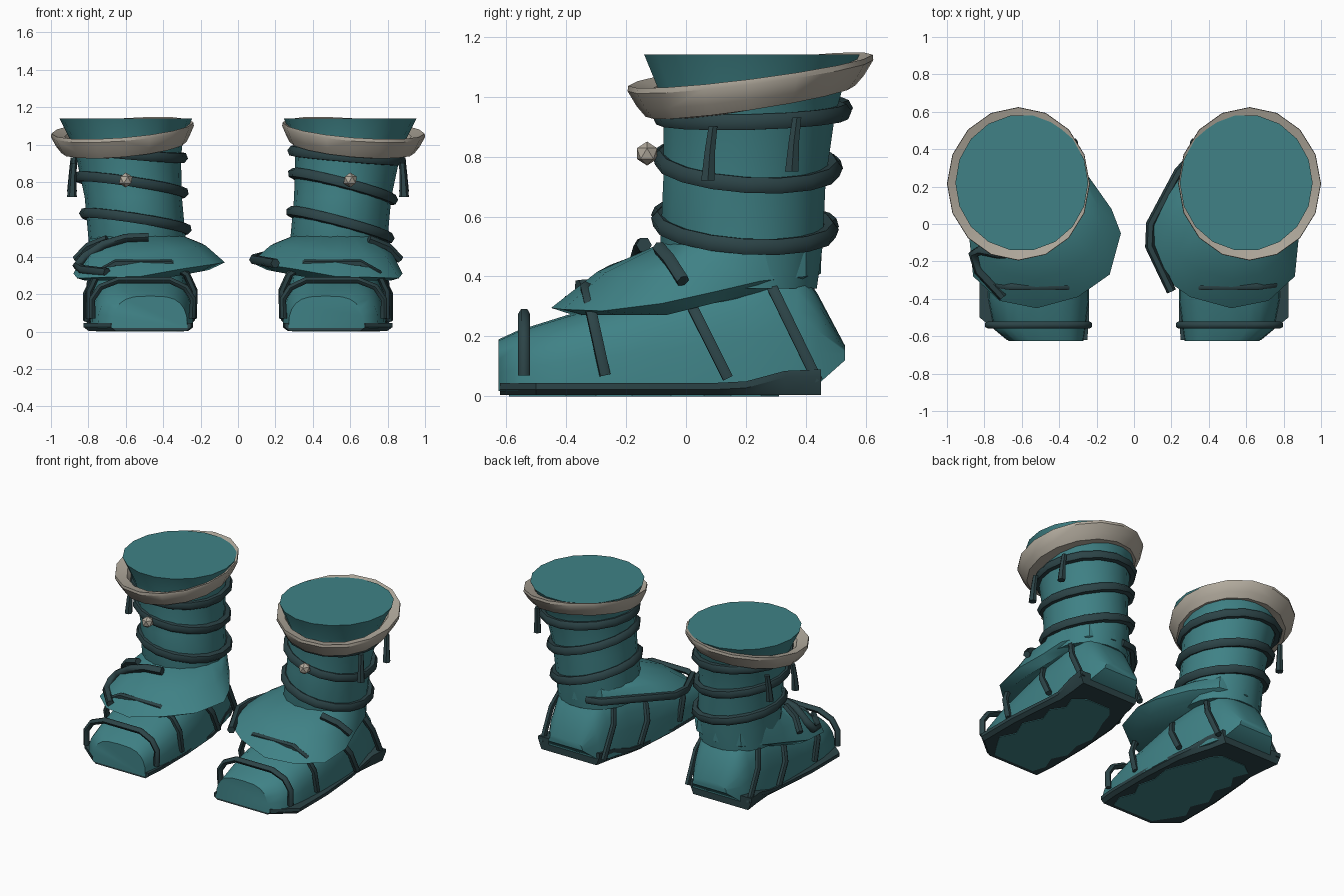
import bpy, bmesh, math
from mathutils import Vector

if "Cube" in bpy.data.objects:
    bpy.data.objects.remove(bpy.data.objects["Cube"])


def material(name, rgb):
    m = bpy.data.materials.new(name)
    m.diffuse_color = (*rgb, 1)
    m.use_nodes = True
    m.node_tree.nodes["Principled BSDF"].inputs["Base Color"].default_value = m.diffuse_color
    return m


TEAL = material("teal cloth", (0.050, 0.222, 0.238))
DARK = material("dark slate strap", (0.025, 0.057, 0.063))
BEIGE = material("beige trim", (0.44, 0.40, 0.335))


def finish(ob, mat, angle=40):
    ob.data.materials.clear()
    ob.data.materials.append(mat)
    bpy.ops.object.select_all(action='DESELECT')
    ob.select_set(True)
    bpy.context.view_layer.objects.active = ob
    bpy.ops.object.shade_smooth_by_angle(angle=math.radians(angle))


def loft(name, rings, mat, s=1, closed=False, angle=40):
    """Skin a list of equal-length rings; cap the ends or join them up."""
    bm = bmesh.new()
    vs = [[bm.verts.new((s * x, y, z)) for x, y, z in r] for r in rings]
    n = len(vs[0])
    pairs = list(zip(vs, vs[1:])) + ([(vs[-1], vs[0])] if closed else [])
    for a, b in pairs:
        for i in range(n):
            j = (i + 1) % n
            bm.faces.new((a[i], a[j], b[j], b[i]))
    if not closed:
        bm.faces.new(vs[0])
        bm.faces.new(vs[-1])
    bmesh.ops.recalc_face_normals(bm, faces=bm.faces[:])
    me = bpy.data.meshes.new(name)
    bm.to_mesh(me)
    bm.free()
    ob = bpy.data.objects.new(name, me)
    bpy.context.collection.objects.link(ob)
    finish(ob, mat, angle)


def tube(name, pts, r, cyclic=False):
    """Round strap along a polyline."""
    cu = bpy.data.curves.new(name, 'CURVE')
    cu.dimensions = '3D'
    cu.bevel_depth = r
    cu.bevel_resolution = 1
    cu.use_fill_caps = True
    sp = cu.splines.new('POLY')
    sp.points.add(len(pts) - 1)
    for p, co in zip(sp.points, pts):
        p.co = (*co, 1)
    sp.use_cyclic_u = cyclic
    ob = bpy.data.objects.new(name, cu)
    bpy.context.collection.objects.link(ob)
    bpy.ops.object.select_all(action='DESELECT')
    ob.select_set(True)
    bpy.context.view_layer.objects.active = ob
    bpy.ops.object.convert(target='MESH')
    finish(bpy.context.object, DARK, 60)


def ellipse(cx, cy, rx, ry, z, n=18):
    """z is a function of the angle's unit direction (ux, uy)."""
    out = []
    for i in range(n):
        a = 2 * math.pi * i / n
        u, v = math.cos(a), math.sin(a)
        out.append((cx + rx * u, cy + ry * v, z(u, v)))
    return out


# shaft sections: z, centre x, centre y, radius x, radius y
SHAFT = [(.36, .54, .20, .25, .24), (.50, .54, .185, .26, .275),
         (.72, .56, .195, .26, .275), (.93, .585, .21, .28, .29),
         (1.02, .595, .215, .30, .31), (1.14, .60, .22, .355, .365)]


def shaft_at(z):
    for a, b in zip(SHAFT, SHAFT[1:]):
        if z <= b[0]:
            t = max(0, (z - a[0]) / (b[0] - a[0]))
            return [p + t * (q - p) for p, q in zip(a, b)][1:]
    return SHAFT[-1][1:]


# foot sections: y, inner x, outer x, bottom z, top z
FOOT = [(-.625, .27, .67, .018, .19), (-.56, .26, .75, .02, .22),
        (-.40, .24, .78, .03, .27), (-.20, .24, .79, .03, .33),
        (.00, .25, .79, .03, .40), (.20, .29, .78, .03, .46),
        (.37, .33, .76, .03, .45), (.44, .36, .74, .04, .34),
        (.53, .42, .68, .12, .17)]
# sole sections: y, inner x, outer x, top z
SOLE = [(-.62, .25, .68, .045), (-.50, .24, .825, .045), (-.20, .24, .825, .045),
        (.10, .26, .80, .045), (.20, .28, .79, .05), (.33, .32, .80, .085),
        (.45, .345, .815, .09)]
# worn patch under the sole: y, inner x, outer x
PATCH = [(-.59, .33, .64), (-.50, .30, .70), (-.40, .34, .76), (-.30, .29, .71),
         (-.18, .32, .76), (-.05, .30, .70), (.06, .34, .74), (.15, .38, .68),
         (.25, .41, .72), (.31, .46, .64)]
# hanging flap edge
FLAP = [(.24, .25, .42), (.12, .08, .39), (.07, -.05, .37), (.13, -.27, .36),
        (.30, -.39, .335), (.52, -.45, .295), (.72, -.41, .29), (.86, -.28, .285),
        (.88, -.08, .31), (.83, .10, .35), (.80, .25, .385), (.70, .40, .40),
        (.54, .45, .41), (.36, .40, .42)]
# foot straps: top y, top z, bottom y, bottom z, inner x, outer x
ARCHES = [(-.54, .275, -.54, .07, .245, .78), (-.335, .365, -.27, .07, .24, .795),
          (.0, .34, .14, .06, .25, .81), (.24, .46, .44, .05, .32, .79)]

for s, side in ((1, "right"), (-1, "left")):
    # shaft with flat top
    loft(side + "_shaft", [ellipse(cx, cy, rx, ry, lambda u, v, z=z: z)
                           for z, cx, cy, rx, ry in SHAFT], TEAL, s)

    # tilted cuff band around the shaft top, closed against the shaft below
    def tilt(base):
        return lambda u, v: base + .052 * v - .03 * u
    loft(side + "_cuff", [ellipse(.595, .215, .27, .28, tilt(.985), 16),
                          ellipse(.61, .215, .335, .35, tilt(.985), 16),
                          ellipse(.615, .215, .358, .38, tilt(1.02), 16),
                          ellipse(.618, .215, .382, .41, tilt(1.07), 16),
                          ellipse(.618, .215, .380, .408, tilt(1.088), 16),
                          ellipse(.603, .218, .325, .34, tilt(1.072), 16)],
         BEIGE, s, closed=True, angle=35)

    # foot
    rings = []
    for y, x0, x1, zb, zt in FOOT:
        c, h = (x0 + x1) / 2, (x1 - x0) / 2
        ring = []
        for i in range(13):
            a = math.pi * i / 12
            u, v = math.cos(a), max(0, math.sin(a))
            ring.append((c + h * math.copysign(abs(u) ** .62, u), y,
                         zb + (zt - zb) * v ** .75))
        rings.append(ring)
    loft(side + "_foot", rings, TEAL, s)

    # sole, undercut towards the ground
    loft(side + "_sole", [[(x0 + .025, y, .004), (x1 - .025, y, .004), (x1, y, z - .022),
                           (x1, y, z), (x0, y, z), (x0, y, z - .022)]
                          for y, x0, x1, z in SOLE], DARK, s, angle=25)
    loft(side + "_sole_patch", [[(x0, y, 0), (x1, y, 0), (x1, y, .006), (x0, y, .006)]
                                for y, x0, x1 in PATCH], TEAL, s)

    # flared flap over the instep, with its rolled lower edge
    top, mid, under = [], [], []
    for x, y, z in FLAP:
        d = Vector((x - .54, y - .185)).normalized()
        t = Vector((.54 + .255 * d.x, .185 + .27 * d.y, .51))
        m = t.lerp(Vector((x, y, z)), .58)
        top.append(t)
        mid.append((m.x, m.y, m.z + .03))
        under.append((.53 + (x - .53) * .82, .03 + (y - .03) * .85, max(.272, z - .04)))
    loft(side + "_flap", [top, mid, FLAP, under], TEAL, s, angle=35)

    # straps arching over the foot
    for k, (yt, zt, yb, zb, x0, x1) in enumerate(ARCHES):
        def p(x, f):
            return (s * x, yb + (yt - yb) * f, zb + (zt - zb) * f)
        tube(f"{side}_foot_strap_{k + 1}",
             [p(x0, 0), p(x0 - .005, .5), p(x0 + .035, .8), p(x0 + .12, 1),
              p(x1 - .14, 1), p(x1 - .045, .82), p(x1, .5), p(x1, 0)], .02)

    # tilted straps wound round the shaft
    slope = .07 if s > 0 else .042
    for k, zc in enumerate((.94, .775, .57) if s > 0 else (.955, .785, .59)):
        sl = .025 if k == 0 else slope
        cv = .008 if k == 0 else -.018
        ring = []
        for i in range(16):
            a = 2 * math.pi * i / 16
            u, v = math.cos(a), math.sin(a)
            z = zc - sl * s * u + cv * v
            cx, cy, rx, ry = shaft_at(z)
            ring.append((s * (cx + (rx + .008) * u), cy + (ry + .010) * v + .008, z))
        tube(f"{side}_shaft_strap_{k + 1}", ring, .03, True)

    # loose strap ends hanging on the outer side
    for k, (y, z) in enumerate(((.085, .90), (.365, .93))):
        loft(f"{side}_strap_end_{k + 1}",
             [ellipse(.878 + o, y + dy, r, r, lambda u, v, h=h: h, 6)
              for o, dy, r, h in ((0, .005, .017, z), (.006, -.005, .02, z - .08),
                                  (.010, -.012, .026, z - .18))], DARK, s)

    # strap over the outer side of the instep
    tube(side + "_instep_strap", [(s * .70, -.09, .495), (s * .80, -.055, .455),
                                  (s * .865, -.01, .385)], .023)

    # small bead on the front
    bpy.ops.mesh.primitive_ico_sphere_add(subdivisions=1, radius=.04,
                                          location=(s * .60, -.13, .81))
    bead = bpy.context.object
    bead.name = side + "_bead"
    finish(bead, BEIGE, 20)

# straps along the flap edges, one inner and one outer
tube("right_flap_strap", [(.46, .425, .425), (.36, .41, .43), (.24, .28, .43),
                          (.09, .0, .39), (.085, -.12, .385), (.20, -.36, .365)], .026)
tube("left_flap_strap", [(-.48, -.14, .505), (-.60, -.15, .50), (-.72, -.16, .465),
                         (-.82, -.14, .40), (-.86, -.16, .35), (-.83, -.25, .33),
                         (-.70, -.39, .315)], .026)
